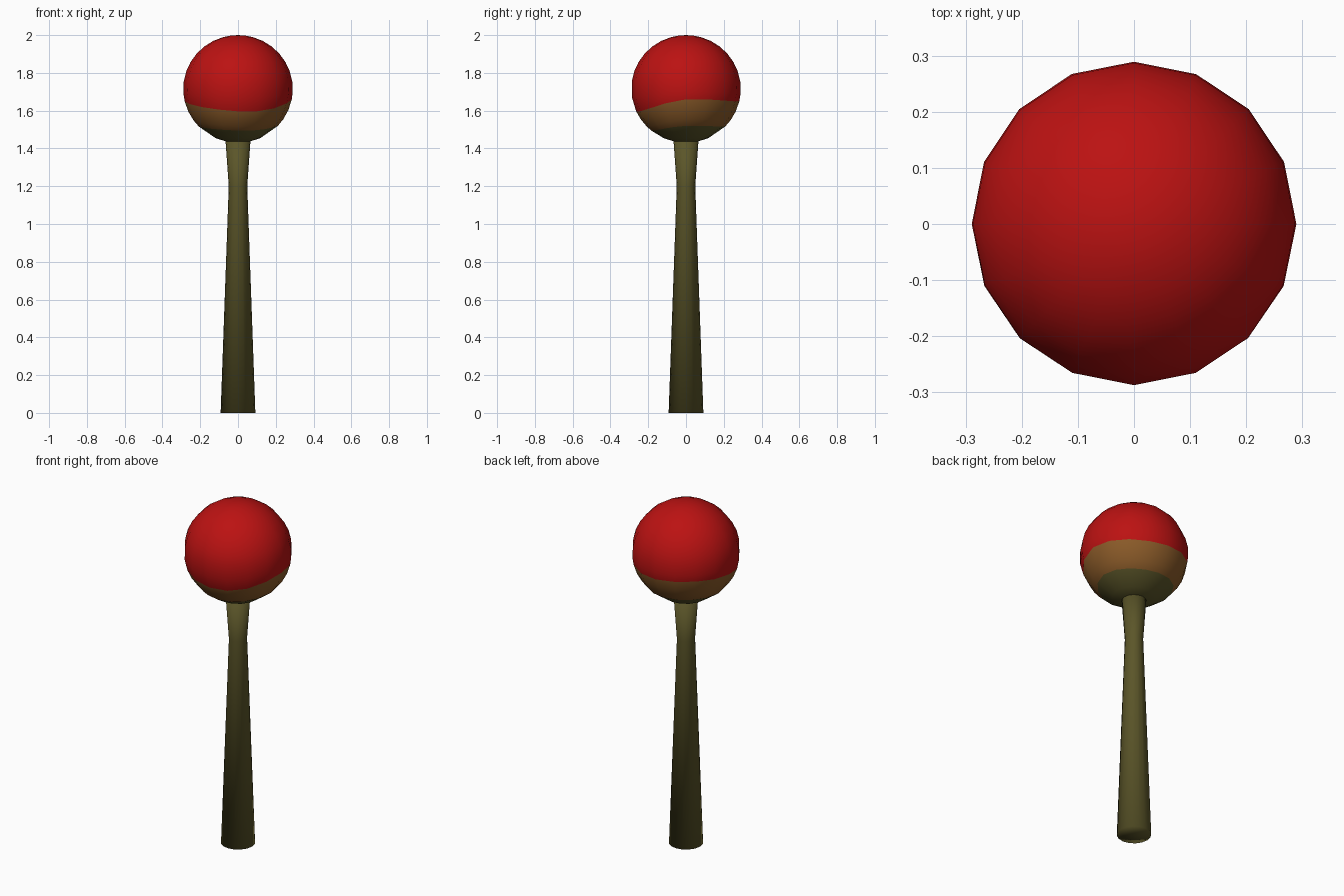
import bpy, bmesh, math

if "Cube" in bpy.data.objects:
    bpy.data.objects.remove(bpy.data.objects["Cube"])

SIDES = 16


def material(name, rgb):
    m = bpy.data.materials.new(name)
    m.diffuse_color = (*rgb, 1)
    m.use_nodes = True
    m.node_tree.nodes["Principled BSDF"].inputs["Base Color"].default_value = m.diffuse_color
    return m


red = material("red", (0.50, 0.006, 0.006))
brown = material("brown", (0.26, 0.105, 0.022))
olive = material("olive green", (0.105, 0.092, 0.022))


def lathe(name, rings, bottom, top, bands, mats):
    """Join rings of points; bands gives the material of each strip."""
    bm = bmesh.new()
    loops = [[bm.verts.new(p) for p in ring] for ring in rings]
    low, high = bm.verts.new((0, 0, bottom)), bm.verts.new((0, 0, top))
    for i in range(SIDES):
        j = (i + 1) % SIDES
        bm.faces.new((low, loops[0][j], loops[0][i])).material_index = bands[0]
        bm.faces.new((high, loops[-1][i], loops[-1][j])).material_index = bands[-1]
        for k in range(len(loops) - 1):
            a, b = loops[k], loops[k + 1]
            bm.faces.new((a[i], a[j], b[j], b[i])).material_index = bands[k + 1]
    for f in bm.faces:
        f.smooth = True
    mesh = bpy.data.meshes.new(name)
    bm.to_mesh(mesh)
    bm.free()
    obj = bpy.data.objects.new(name, mesh)
    bpy.context.collection.objects.link(obj)
    for m in mats:
        mesh.materials.append(m)
    return obj


# Ball with slightly wavy colour edges, lower at the front
CZ, RXY, RZ = 1.715, 0.29, 0.285


def ball_ring(height, wave):
    pts = []
    for i in range(SIDES):
        a = 2 * math.pi * i / SIDES
        front = max(0, -math.sin(a))
        z = height + wave * (0.012 - 0.062 * front ** 1.5 + 0.006 * math.sin(3 * a + 1))
        r = RXY * math.sqrt(max(0, 1 - ((z - CZ) / RZ) ** 2))
        pts.append((r * math.cos(a), r * math.sin(a), z))
    return pts


heights = [(1.437, 0), (1.455, 0), (1.513, 0.4), (1.545, 0.6), (1.59, 0.8), (1.643, 1), (1.69, 0.4)]
heights += [(CZ + RZ * math.sin(math.radians(d)), 0) for d in (8, 19, 30, 41, 52, 63, 74, 82)]
lathe("ball", [ball_ring(h, w) for h, w in heights], 1.432, 2.0,
      [0] * 3 + [1] * 3 + [2] * 10, [olive, brown, red])

# Tapered handle flaring out under the ball
profile = [(0.092, 0), (0.049, 1.2), (0.066, 1.44)]
handle_rings = [[(r * math.cos(2 * math.pi * i / SIDES), r * math.sin(2 * math.pi * i / SIDES), z)
                 for i in range(SIDES)] for r, z in profile]
lathe("handle", handle_rings, 0, 1.45, [0] * 4, [olive])
